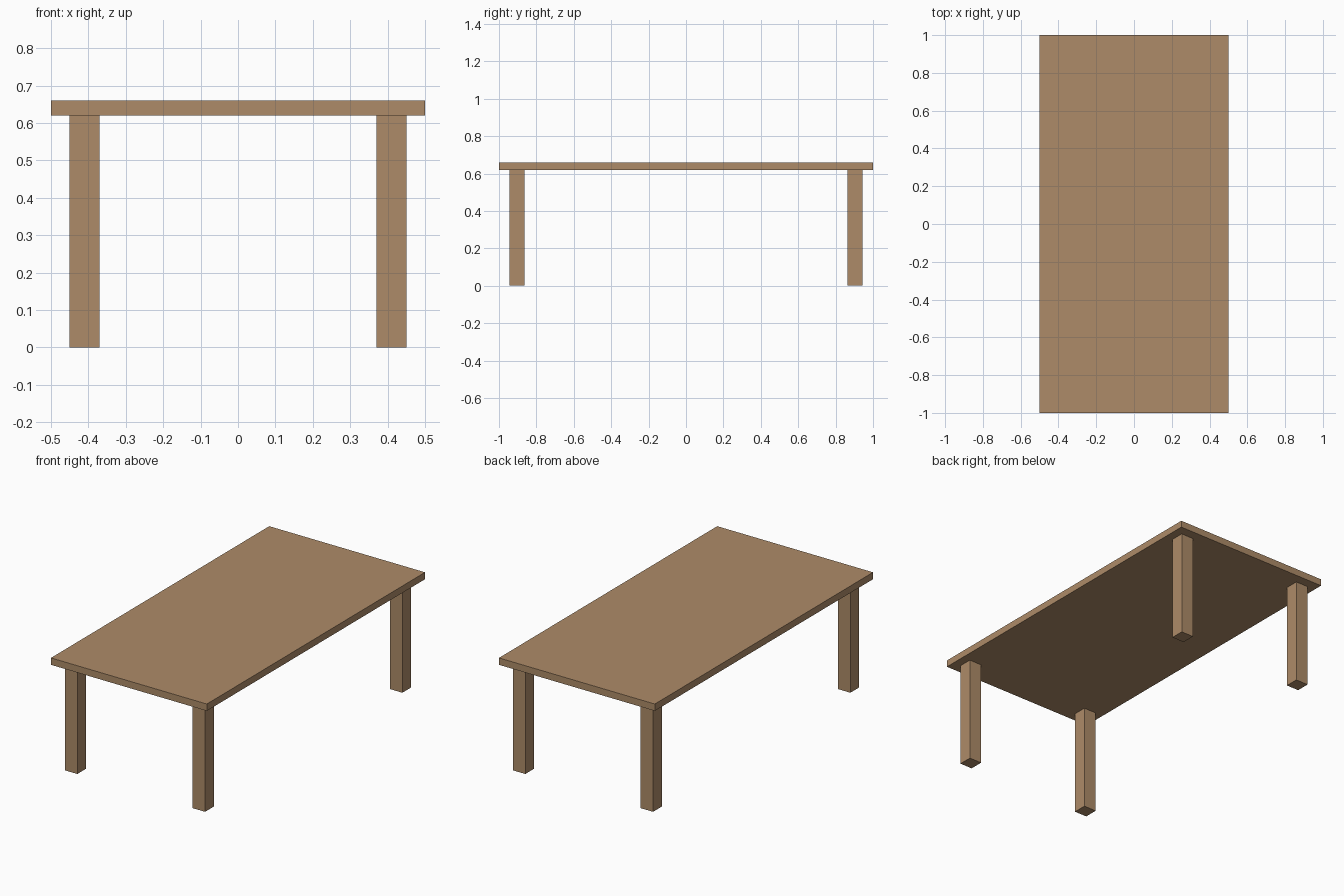
import bpy

if "Cube" in bpy.data.objects:
    bpy.data.objects.remove(bpy.data.objects["Cube"])

wood = bpy.data.materials.new("wood")
wood.diffuse_color = (0.42, 0.26, 0.14, 1)
wood.use_nodes = True
wood.node_tree.nodes["Principled BSDF"].inputs["Base Color"].default_value = wood.diffuse_color


def box(name, center, size):
    """Add a box with its scale applied."""
    bpy.ops.mesh.primitive_cube_add(size=1, location=center)
    obj = bpy.context.object
    obj.name = name
    obj.scale = size
    bpy.ops.object.transform_apply(location=False, rotation=False, scale=True)
    obj.data.materials.append(wood)
    return obj


TOP_Z = 0.66      # height of the table surface
THICK = 0.04      # thickness of the slab
LEG = 0.08        # square leg width
LEG_H = TOP_Z - THICK

# Table top slab
box("table_top", (0, 0, TOP_Z - THICK / 2), (1.0, 2.0, THICK))

# Four square legs, inset from the corners
for side, sx in (("left", -1), ("right", 1)):
    for end, sy in (("front", -1), ("back", 1)):
        box(f"{end}_{side}_leg", (sx * 0.41, sy * 0.904, LEG_H / 2), (LEG, LEG, LEG_H))
